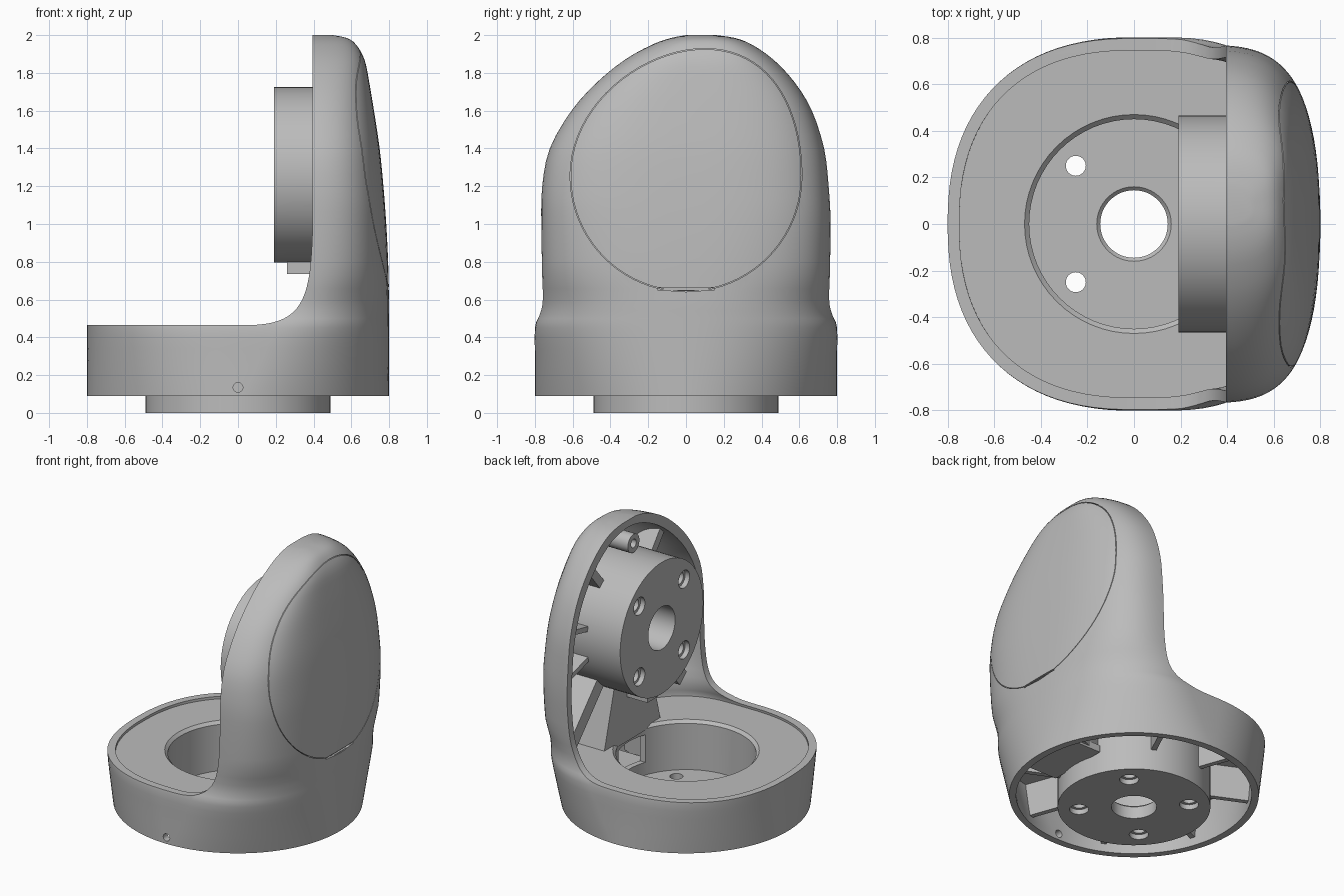
import bpy, bmesh, math
from mathutils import Matrix, Vector
from mathutils.geometry import interpolate_bezier

if "Cube" in bpy.data.objects:
    bpy.data.objects.remove(bpy.data.objects["Cube"])

grey = bpy.data.materials.new("light_grey")
grey.use_nodes = True
grey.diffuse_color = (0.5, 0.5, 0.5, 1)
grey.node_tree.nodes["Principled BSDF"].inputs["Base Color"].default_value = grey.diffuse_color


def finish(name, bm):
    bmesh.ops.recalc_face_normals(bm, faces=bm.faces)
    mesh = bpy.data.meshes.new(name)
    bm.to_mesh(mesh)
    bm.free()
    mesh.materials.append(grey)
    obj = bpy.data.objects.new(name, mesh)
    bpy.context.collection.objects.link(obj)
    return obj


def skin(name, rings, closed=False):
    """Bridge rings of points; cap the ends, or join last to first."""
    bm = bmesh.new()
    loops = [[bm.verts.new(p) for p in ring] for ring in rings]
    pairs = list(zip(loops, loops[1:]))
    if closed:
        pairs.append((loops[-1], loops[0]))
    else:
        bm.faces.new(loops[0])
        bm.faces.new(loops[-1])
    for a, b in pairs:
        for i in range(len(a)):
            j = (i + 1) % len(a)
            bm.faces.new((a[i], a[j], b[j], b[i]))
    return finish(name, bm)


def place(axis, u, v, t):
    return {"x": (t, u, v), "y": (u, t, v), "z": (u, v, t)}[axis]


def prism(name, pts, axis, lo, hi):
    return skin(name, [[place(axis, u, v, t) for u, v in pts] for t in (lo, hi)])


def circle(u, v, r, n):
    ang = [2 * math.pi * i / n for i in range(n)]
    return [(u + r * math.cos(a), v + r * math.sin(a)) for a in ang]


def cyl(name, axis, u, v, r, lo, hi, n=48):
    return prism(name, circle(u, v, r, n), axis, lo, hi)


def chamfer(r, top, size):
    """Cone that breaks the edge of a hole in a flat top."""
    return skin("edge_cutter", [[(x, y, z) for x, y in circle(0, 0, r + d, 64)]
                                for z, d in ((top - size - .01, -.01), (top + .01, size + .01))])


def boxes(name, items):
    """items: (centre, size, rotation matrix)"""
    bm = bmesh.new()
    for centre, size, rot in items:
        m = rot @ Matrix.Translation(centre) @ Matrix.Diagonal((*size, 1))
        bmesh.ops.create_cube(bm, size=1, matrix=m)
    return finish(name, bm)


def boolean(obj, others, op="DIFFERENCE"):
    bpy.context.view_layer.objects.active = obj
    for other in others:
        mod = obj.modifiers.new("cut", "BOOLEAN")
        mod.operation, mod.solver, mod.object = op, "EXACT", other
        bpy.ops.object.modifier_apply(modifier=mod.name)
        bpy.data.objects.remove(other)


# Body outline by height: z, reach in +x, y centre, y half width
LEVELS = [Vector(r) for r in (
    (.09, .8, 0, .8), (.28, .8, 0, .8), (.45, .8, 0, .8), (.52, .8, 0, .777),
    (.6, .8, 0, .763), (.8, .795, 0, .765), (1.0, .785, 0, .768),
    (1.2, .77, -.003, .76), (1.4, .75, .005, .728), (1.6, .72, .03, .638),
    (1.75, .695, .052, .525), (1.87, .67, .07, .395), (1.95, .625, .085, .265),
    (1.985, .575, .09, .17), (2.0, .5, .08, .08))]


def section(level, inset):
    z, reach, yc, half = level
    t = min(max((z - .09) / .65, 0), 1)
    c, n = .3 * t, 2 + .6 * t + .6 * min(max((z - .6) / .5, 0), 1)
    half = max(half - inset, .01)
    pts = []
    for i in range(96):
        a = 2 * math.pi * (i + .5) / 96
        ca, sa = math.cos(a), math.sin(a)
        px, py = abs(ca) ** (2 / n), math.copysign(abs(sa) ** (2 / n), sa)
        x = c + (reach - inset - c) * px if ca > 0 else -(.8 - inset) * px
        pts.append((x, yc + half * py))
    return pts


def body(name, inset, bottom=.09):
    rows = []
    for i in range(len(LEVELS) - 1):
        p0, p1, p2 = LEVELS[max(i - 1, 0)], LEVELS[i], LEVELS[i + 1]
        p3 = LEVELS[min(i + 2, len(LEVELS) - 1)]
        for k in range(3):
            t = k / 3
            rows.append(.5 * (2 * p1 + (p2 - p0) * t + (2 * p0 - 5 * p1 + 4 * p2 - p3) * t * t
                              + (3 * p1 - p0 - 3 * p2 + p3) * t ** 3))
    rows.append(LEVELS[-1])
    squash = (1.91 - inset) / 1.91
    rings = []
    for i, row in enumerate(rows):
        z = bottom if i == 0 else .09 + (row[0] - .09) * squash
        rings.append([(x, y, z) for x, y in section(row, inset)])
    return skin(name, rings)


# Hollow L-shaped housing
housing = body("housing", 0)
sweep = interpolate_bezier(Vector((.05, .465)), Vector((.36, .465)),
                           Vector((.385, .62)), Vector((.395, 1)), 20)
profile = [(-1, .465)] + [p[:2] for p in sweep] + [(.395, 2.2), (-1, 2.2)]


def panel_ring(s, x):
    pts = []
    for i in range(80):
        a = 2 * math.pi * i / 80
        up = max(math.sin(a), 0)
        z = (.672 if up else .612) * math.sin(a)
        pts.append((x, s * (.612 * math.cos(a) + .1 * up * up), 1.255 + s * z))
    return pts


# Shallow seam around the side panel
seam = skin("seam_cutter", [panel_ring(1.003, .45), panel_ring(1.003, 1),
                            panel_ring(.997, 1), panel_ring(.997, .45)], closed=True)
boolean(seam, [body("seam_floor", .02)])
no_turn = Matrix.Identity(4)
boolean(housing, [
    body("cavity_cutter", .05, .02),
    prism("opening_cutter", profile, "y", -1, 1),
    seam,
    boxes("notch_cutter", [((.8, 0, .657), (.03, .3, .012), no_turn)]),
    cyl("pin_hole_cutter", "y", 0, .135, .026, -1, -.6, 20)])

# Plate closing the base, open in the middle
plate = prism("base_plate", section(LEVELS[2], .025), "z", .385, .447)
boolean(plate, [cyl("plate_hole", "z", 0, 0, .45, .3, .6, 64), chamfer(.45, .447, .02)])

CORNERS = [(u, v) for u in (-.25, .25) for v in (-.25, .25)]

# Cup-shaped mounting flange in the base
cup = cyl("base_flange", "z", 0, 0, .49, 0, .44, 64)
cutters = [cyl("cup_bore", "z", 0, 0, .45, .1, .6, 64), chamfer(.45, .447, .02),
           cyl("cup_centre", "z", 0, 0, .145, -.1, .3), chamfer(.145, .1, .015),
           boxes("cable_window", [((.47, 0, .29), (.2, .3, .2), no_turn)])]
for u, v in CORNERS:
    cutters += [cyl("bolt", "z", u, v, .043, -.1, .3, 24),
                cyl("counterbore", "z", u, v, .062, -.1, .035, 24)]
boolean(cup, cutters)

# Round joint flange on the upright
joint = cyl("joint_flange", "x", 0, 1.26, .465, .19, .8, 64)
boolean(joint, [body("clip", .02)], "INTERSECT")
cutters = [cyl("joint_bore", "x", 0, 1.26, .15, .1, .62)]
for u, v in CORNERS:
    cutters += [cyl("bolt", "x", u, 1.26 + v, .043, .1, .5, 24),
                cyl("counterbore", "x", u, 1.26 + v, .062, .1, .225, 24)]
boolean(joint, cutters)

# Radial ribs around the joint flange, with thick struts at the bottom
items = []
for deg, thick in ((-47, .1), (-15, .035), (12, .035), (50, .06),
                   (128, .06), (168, .035), (195, .035), (227, .1)):
    turn = Matrix.Translation((0, 0, 1.26)) @ Matrix.Rotation(math.radians(deg), 4, "X")
    items.append(((.62, .67, 0), (.34, .46, thick), turn))
ribs = boxes("upright_ribs", items)
boolean(ribs, [body("clip", .02)], "INTERSECT")

# Radial ribs under the base plate
items = [((.64, 0, .28), (.36, .035, .26), Matrix.Rotation(math.radians(d), 4, "Z"))
         for d in range(20, 380, 45)]
base_ribs = boxes("base_ribs", items)
boolean(base_ribs, [body("clip", .02)], "INTERSECT")

# Cable duct: tapered cover below the joint, floor below the window, small tab
duct = prism("cable_duct", [(-.32, .42), (.32, .42), (.2, .86), (-.2, .86)], "x", .42, .72)
duct_floor = boxes("duct_floor", [((.62, 0, .16), (.3, .44, .05), no_turn)])
boolean(duct_floor, [body("clip", .02)], "INTERSECT")
tab = boxes("joint_tab", [((.38, 0, .79), (.24, .12, .11), no_turn)])

# Screw post at the top of the upright
post = cyl("screw_post", "x", 0, 1.8, .065, .41, .66, 24)
boolean(post, [cyl("screw_hole", "x", 0, 1.8, .03, .3, .55, 20)])
boolean(post, [body("clip", .02)], "INTERSECT")

# Smooth curved sides, sharp edges
for obj in (housing, plate, cup, joint, post):
    bpy.ops.object.select_all(action="DESELECT")
    obj.select_set(True)
    bpy.context.view_layer.objects.active = obj
    bpy.ops.object.shade_smooth_by_angle(angle=math.radians(30))
